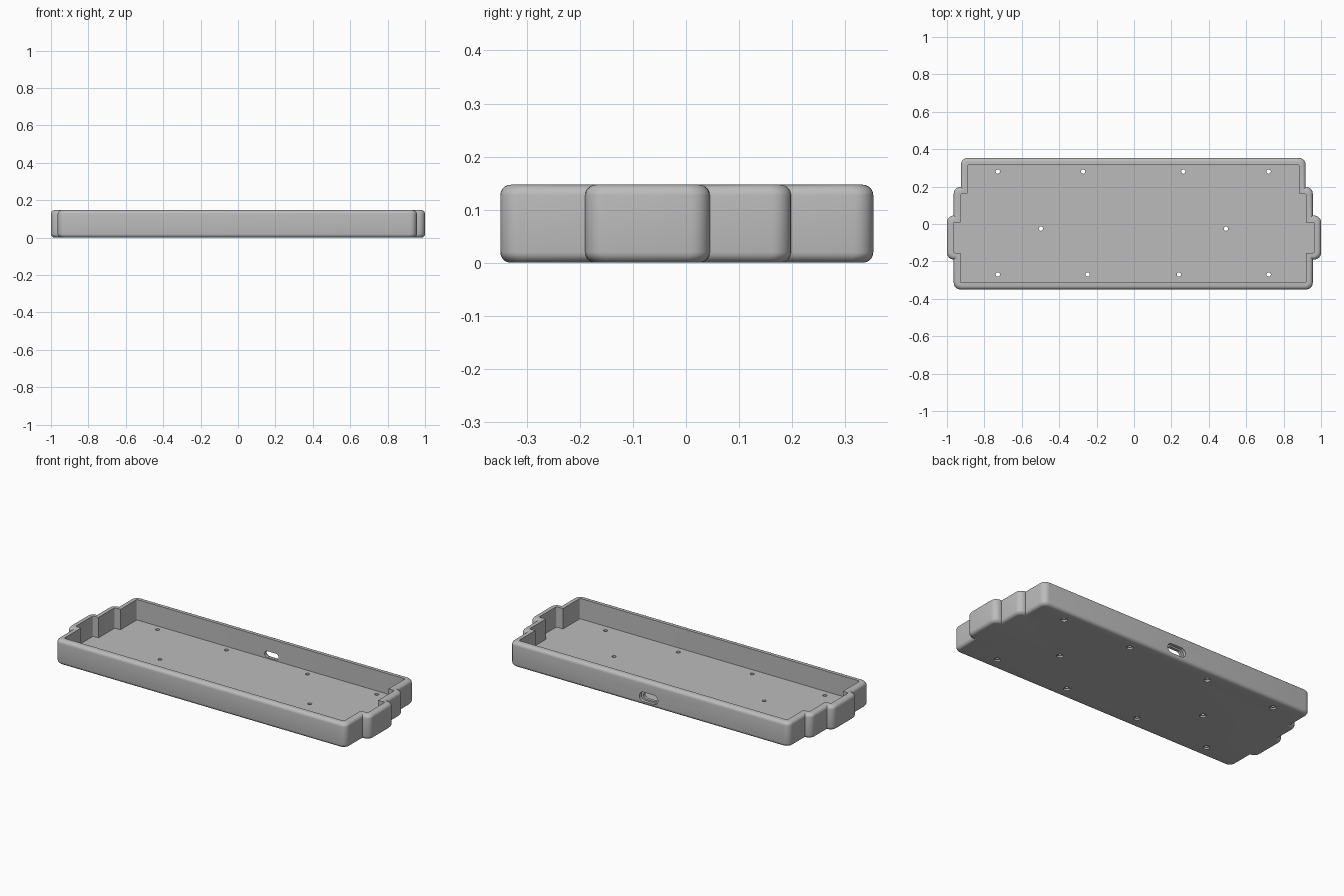
import bpy, bmesh, math
from mathutils import Matrix, Vector

cube = bpy.data.objects.get("Cube")
if cube:
    bpy.data.objects.remove(cube)

HEIGHT, FLOOR, WALL = 0.147, 0.025, 0.036
CORNER, EDGE = 0.042, 0.02

grey = bpy.data.materials.new("plain grey")
grey.use_nodes = True
grey.diffuse_color = (0.5, 0.5, 0.5, 1)
grey.node_tree.nodes["Principled BSDF"].inputs["Base Color"].default_value = (0.5, 0.5, 0.5, 1)

# Stepped plan: side offset and y for the right half, front to back
half = [(0.96, -0.35), (0.96, -0.19), (1.0, -0.19), (1.0, 0.045),
        (0.96, 0.045), (0.96, 0.198), (0.922, 0.198), (0.922, 0.353)]
shift = lambda x: 0 if abs(x) == 1 else -0.004
plan = [Vector((x + shift(x), y)) for x, y in half]
plan += [Vector((-x + shift(x), y)) for x, y in reversed(half)]


def outline(inset, steps=6):
    """Plan moved inward, with its outer corners rounded."""
    ring = []
    for i, p in enumerate(plan):
        a = (p - plan[i - 1]).normalized()
        b = (plan[(i + 1) % len(plan)] - p).normalized()
        normal = lambda d: Vector((-d.y, d.x))
        corner = p + (normal(a) + normal(b)) * inset
        if a.cross(b) < 0:
            ring.append(corner)
            continue
        r = min(max(CORNER - inset, 0.008), 0.036)
        centre = corner - a * r + b * r
        for k in range(steps + 1):
            t = k / steps * math.pi / 2
            ring.append(centre + a * r * math.sin(t) - b * r * math.cos(t))
    return ring


def finish(name, bm):
    bmesh.ops.recalc_face_normals(bm, faces=bm.faces)
    mesh = bpy.data.meshes.new(name)
    bm.to_mesh(mesh)
    bm.free()
    obj = bpy.data.objects.new(name, mesh)
    bpy.context.collection.objects.link(obj)
    mesh.materials.append(grey)
    return obj


# Tray: rounded outer shell, rim, inner wall and floor lofted as rings
arc = [k / 5 * math.pi / 2 for k in range(6)]
levels = [(EDGE * (1 - math.sin(t)), EDGE * (1 - math.cos(t))) for t in arc]
levels += [(d, HEIGHT - z) for d, z in reversed(levels)]
levels += [(WALL, HEIGHT), (WALL, FLOOR)]
bm = bmesh.new()
rings = [[bm.verts.new((*p, z)) for p in outline(d)] for d, z in levels]
for low, high in zip(rings, rings[1:]):
    for i in range(len(low)):
        bm.faces.new((low[i - 1], low[i], high[i], high[i - 1]))
bm.faces.new(rings[0])
bm.faces.new(rings[-1])
tray = finish("tray", bm)


def add_plug(bm, matrix, r0, r1, depth, stretch=0.0, n=24):
    """Round or elongated plug from local z = 0 to depth."""
    ends = []
    for r, z in ((r0, 0), (r1, depth)):
        ring = []
        for k in range(n):
            t = (k + 0.5) / n * math.tau
            side = math.copysign(stretch, math.cos(t))
            ring.append(bm.verts.new(matrix @ Vector((r * math.cos(t) + side, r * math.sin(t), z))))
        ends.append(ring)
        bm.faces.new(ring)
    for i in range(n):
        bm.faces.new((ends[0][i - 1], ends[0][i], ends[1][i], ends[1][i - 1]))


# Screw holes and rear port: through cuts, then wider outer recesses
rows = {0.28: (-0.728, -0.272, 0.264, 0.72), -0.025: (-0.498, 0.492),
        -0.27: (-0.728, -0.248, 0.24, 0.72)}
port = Matrix.Translation((0, 0.4, 0.05)) @ Matrix.Rotation(math.pi / 2, 4, 'X')
through, recess = bmesh.new(), bmesh.new()
for y, xs in rows.items():
    for x in xs:
        place = Matrix.Translation((x, y, -0.02))
        add_plug(through, place, 0.0115, 0.0115, 0.08)
        add_plug(recess, place, 0.018, 0.018, 0.03)
add_plug(through, port, 0.019, 0.019, 0.15, 0.027)
add_plug(recess, port, 0.028, 0.028, 0.065, 0.033)

for name, bm in (("through_cutter", through), ("recess_cutter", recess)):
    cutter = finish(name, bm)
    cutter.hide_render = True
    mod = tray.modifiers.new(name, 'BOOLEAN')
    mod.operation, mod.solver, mod.object = 'DIFFERENCE', 'EXACT', cutter
    bpy.context.view_layer.objects.active = tray
    bpy.ops.object.modifier_apply(modifier=name)
    bpy.data.objects.remove(cutter)

# Smooth the rounded edges, keep the rim and cuts crisp
bpy.ops.object.select_all(action='DESELECT')
tray.select_set(True)
bpy.context.view_layer.objects.active = tray
bpy.ops.object.shade_smooth_by_angle(angle=math.radians(30))
